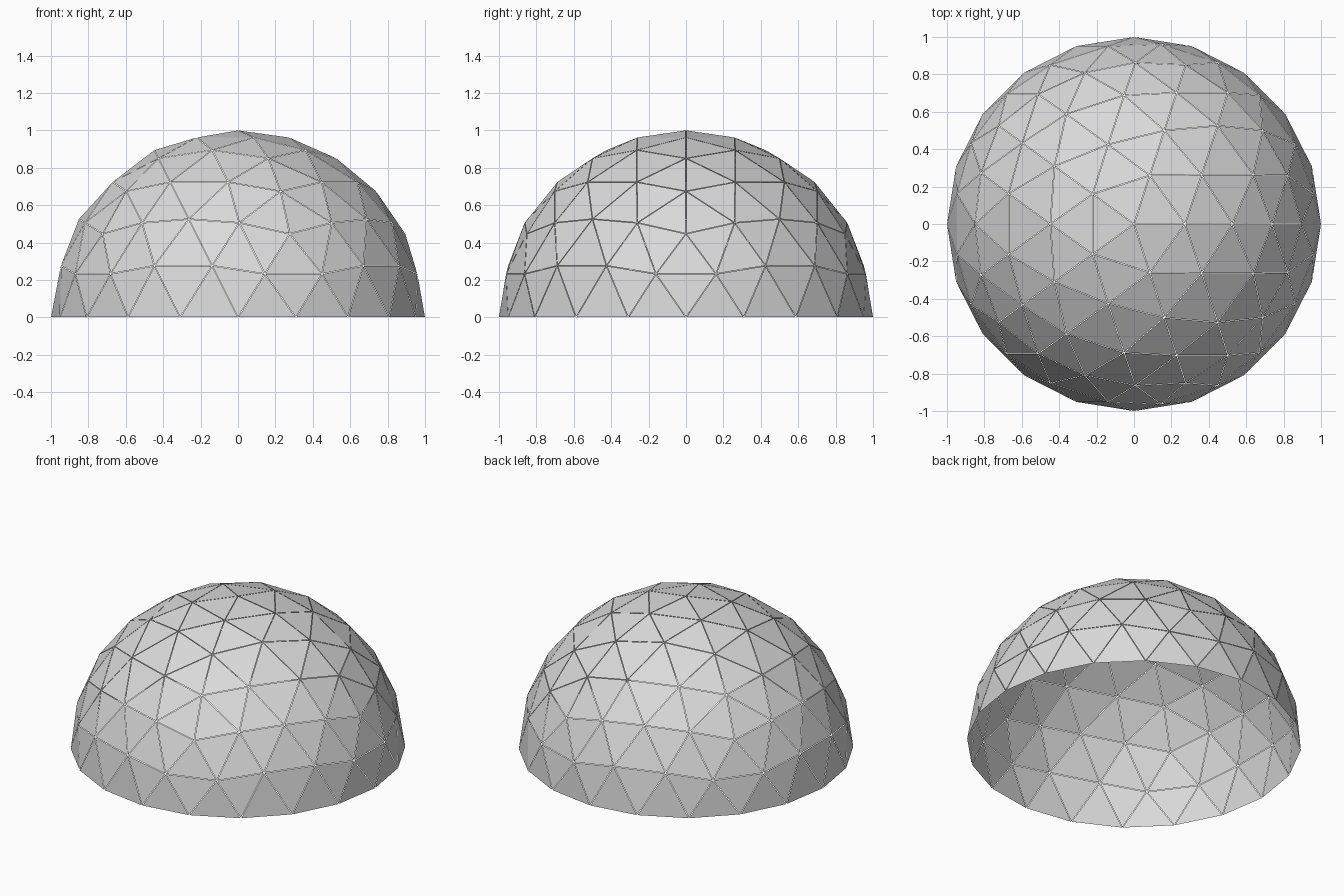
import bpy
import bmesh

default_cube = bpy.data.objects.get("Cube")
if default_cube:
    bpy.data.objects.remove(default_cube, do_unlink=True)

# Panel colour
grey = (0.7, 0.7, 0.7, 1)
panel_mat = bpy.data.materials.new("light grey panel")
panel_mat.use_nodes = True
panel_mat.diffuse_color = grey
panel_mat.node_tree.nodes["Principled BSDF"].inputs["Base Color"].default_value = grey

# Geodesic sphere: split every icosahedron edge in half twice, pushing out to the sphere
bm = bmesh.new()
bmesh.ops.create_icosphere(bm, subdivisions=1, radius=1)
for step in range(2):
    bmesh.ops.subdivide_edges(bm, edges=bm.edges[:], cuts=1, use_grid_fill=True)
    for v in bm.verts:
        v.co.normalize()

# Keep the upper half, open at the bottom
lower = [v for v in bm.verts if v.co.z < -0.01]
bmesh.ops.delete(bm, geom=lower, context='VERTS')
for v in bm.verts:
    v.co.z = max(v.co.z, 0)

# Hairline gaps that separate the triangular panels
panels = bm.faces[:]
seams = bmesh.ops.inset_individual(bm, faces=panels, thickness=0.0015, use_even_offset=True)
bmesh.ops.delete(bm, geom=seams["faces"], context='FACES')

mesh = bpy.data.meshes.new("dome_panels")
bm.to_mesh(mesh)
bm.free()
mesh.materials.append(panel_mat)
dome = bpy.data.objects.new("dome_panels", mesh)
bpy.context.collection.objects.link(dome)
